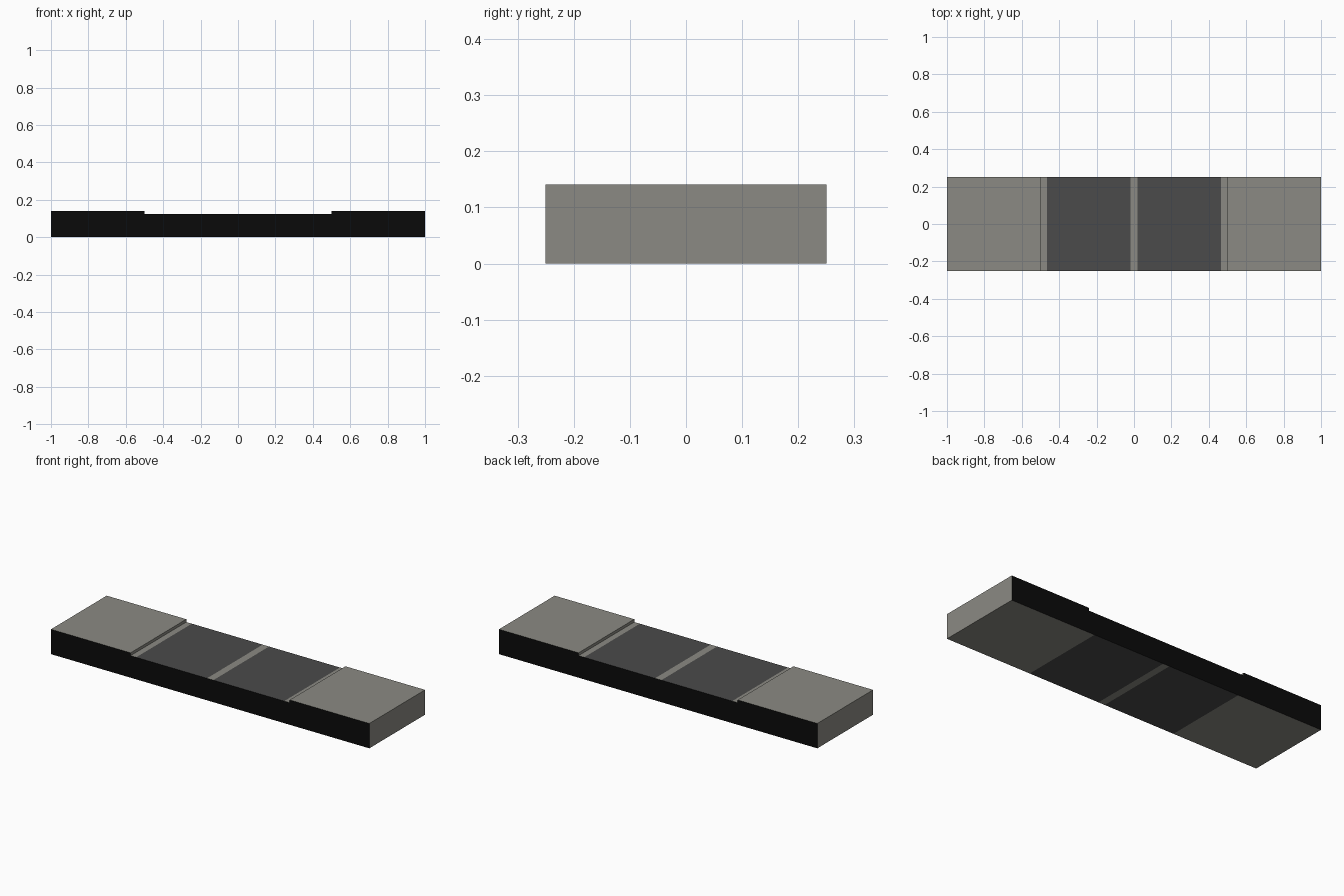
import bpy, bmesh

if "Cube" in bpy.data.objects:
    bpy.data.objects.remove(bpy.data.objects["Cube"])

W = 0.25          # half width in y
ROAD, WALK = 0.125, 0.141


def material(name, c):
    m = bpy.data.materials.new(name)
    m.diffuse_color = (*c, 1)
    m.use_nodes = True
    m.node_tree.nodes["Principled BSDF"].inputs["Base Color"].default_value = m.diffuse_color
    return m


concrete = material("concrete grey", (0.26, 0.255, 0.228))
asphalt = material("asphalt dark grey", (0.070, 0.070, 0.070))
black = material("edge black", (0.003, 0.003, 0.003))


def section(name, x0, x1, h, mat, walls=()):
    """Slab slice; walls = (x, bottom z, outward sign) faces across the slab."""
    bm = bmesh.new()

    def face(pts, idx):
        bm.faces.new([bm.verts.new(p) for p in pts]).material_index = idx

    face([(x0, -W, h), (x1, -W, h), (x1, W, h), (x0, W, h)], 0)
    face([(x0, W, 0), (x1, W, 0), (x1, -W, 0), (x0, -W, 0)], 0)
    face([(x0, -W, 0), (x1, -W, 0), (x1, -W, h), (x0, -W, h)], 1)
    face([(x1, W, 0), (x0, W, 0), (x0, W, h), (x1, W, h)], 1)
    for x, z, s in walls:
        face([(x, -s * W, z), (x, s * W, z), (x, s * W, h), (x, -s * W, h)], 0)
    bmesh.ops.remove_doubles(bm, verts=bm.verts, dist=1e-5)
    me = bpy.data.meshes.new(name)
    bm.to_mesh(me)
    bm.free()
    me.materials.append(mat)
    me.materials.append(black)
    ob = bpy.data.objects.new(name, me)
    bpy.context.collection.objects.link(ob)


# Raised pavements, gutters and lanes on both sides
for s, side in ((-1, "left"), (1, "right")):
    def span(a, b):
        return sorted((s * a, s * b))
    section(side + "_pavement", *span(0.5, 1.0), WALK, concrete,
            [(s * 1.0, 0, s), (s * 0.5, ROAD, -s)])
    section(side + "_gutter", *span(0.465, 0.5), ROAD, concrete)
    section(side + "_lane", *span(0.02, 0.465), ROAD, asphalt)

# Light strip along the middle of the road
section("centre_line", -0.02, 0.02, ROAD, concrete)
